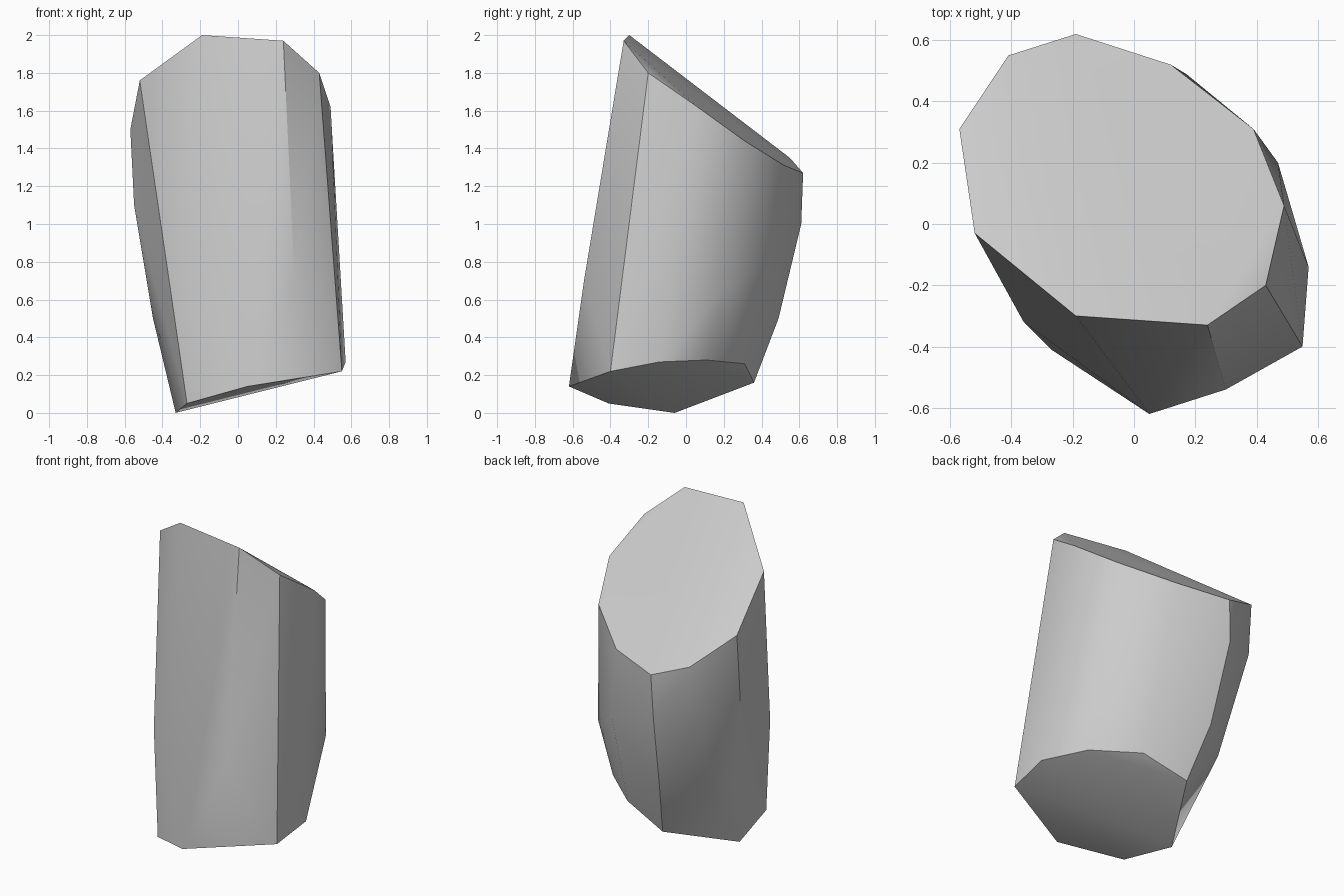
import bpy
import bmesh

# Remove the default object only
default_cube = bpy.data.objects.get("Cube")
if default_cube:
    bpy.data.objects.remove(default_cube, do_unlink=True)

# Slanted crown rim, counter-clockwise from the back
crown_rim = [
    (-.19, .62, 1.27), (-.41, .55, 1.35), (-.57, .31, 1.5), (-.52, -.03, 1.76),
    (-.19, -.3, 2), (.24, -.33, 1.97), (.43, -.2, 1.8), (.49, .06, 1.62),
    (.39, .31, 1.44), (.12, .52, 1.31),
]

# Tilted base rim, counter-clockwise from the front
base_rim = [
    (.05, -.62, .14), (.55, -.4, .22), (.57, -.14, .27), (.43, .11, .28),
    (.19, .31, .26), (-.09, .36, .16), (-.33, -.06, 0), (-.27, -.41, .05),
]

# Corners that make the flanks bulge between the two rims
flank_corners = [
    (.3, -.54, .7), (-.36, -.32, .67), (-.55, .25, 1.1), (-.45, .12, .5),
    (-.44, .49, 1.06), (-.38, .29, .46), (-.2, .61, 1), (-.16, .49, .5),
    (.17, .49, .85), (.47, .2, .65),
]


def make_material(name, colour, roughness):
    """Create a flat material with matching viewport and render colour."""
    material = bpy.data.materials.new(name)
    material.use_nodes = True
    material.diffuse_color = colour
    shader = material.node_tree.nodes["Principled BSDF"]
    shader.inputs["Base Color"].default_value = colour
    shader.inputs["Roughness"].default_value = roughness
    return material


def make_hull(name, corners, material):
    """Wrap a closed faceted shell around the given corners."""
    shell = bmesh.new()
    for corner in corners:
        shell.verts.new(corner)
    result = bmesh.ops.convex_hull(shell, input=shell.verts)
    unused = [item for item in result["geom_interior"]
              if isinstance(item, bmesh.types.BMVert)]
    bmesh.ops.delete(shell, geom=unused, context="VERTS")
    bmesh.ops.recalc_face_normals(shell, faces=shell.faces)
    mesh = bpy.data.meshes.new(name)
    shell.to_mesh(mesh)
    shell.free()
    mesh.materials.append(material)
    hull = bpy.data.objects.new(name, mesh)
    bpy.context.collection.objects.link(hull)
    return hull


# Leaning rock, smooth across gentle facets and sharp along its main ridges
stone_grey = make_material("stone grey", (.6, .6, .6, 1), .9)
rock = make_hull("rock", crown_rim + base_rim + flank_corners, stone_grey)
bpy.ops.object.select_all(action="DESELECT")
rock.select_set(True)
bpy.context.view_layer.objects.active = rock
bpy.ops.object.shade_smooth_by_angle(angle=.52)
